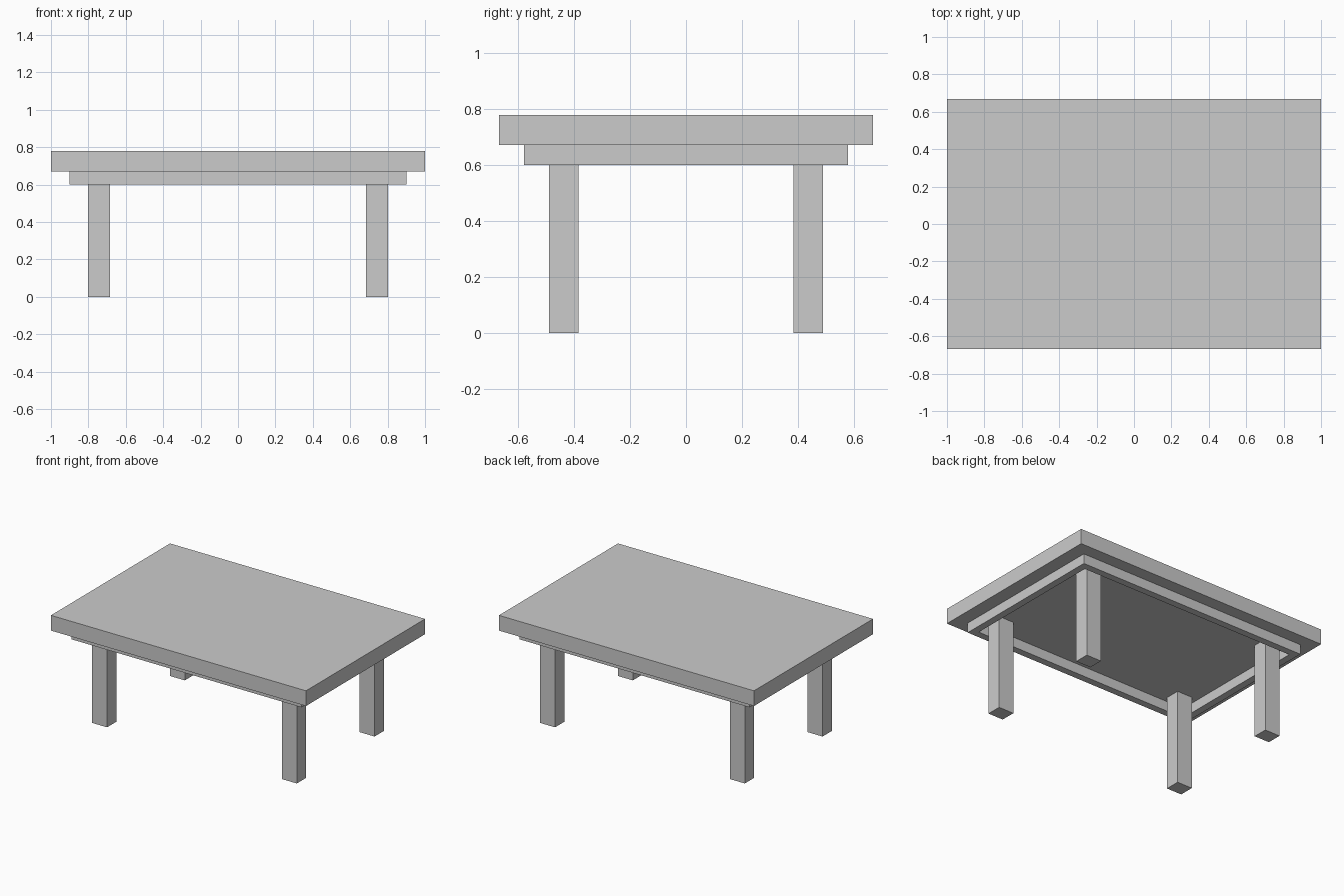
import bpy

if "Cube" in bpy.data.objects:
    bpy.data.objects.remove(bpy.data.objects["Cube"])


def box(name, x, y, z):
    """Axis-aligned box from (min, max) ranges."""
    bpy.ops.mesh.primitive_cube_add(
        size=1, location=[(a + b) / 2 for a, b in (x, y, z)])
    ob = bpy.context.object
    ob.name = name
    ob.scale = [b - a for a, b in (x, y, z)]
    bpy.ops.object.transform_apply(location=False, rotation=False, scale=True)
    return ob


TOP_Z, UNDER_Z, APRON_Z = 0.778, 0.67, 0.60
AX, AY, T = 0.902, 0.577, 0.05   # apron half sizes and board thickness

# Tabletop slab
box("tabletop", (-1, 1), (-0.667, 0.667), (UNDER_Z, TOP_Z))

# Apron: long boards front and back, short boards fitted between them
for side, s in (("front", -1), ("back", 1)):
    y = sorted((s * AY, s * (AY - T)))
    box(f"{side}_apron", (-AX, AX), y, (APRON_Z, UNDER_Z))
for side, s in (("left", -1), ("right", 1)):
    x = sorted((s * AX, s * (AX - T)))
    box(f"{side}_apron", x, (-AY + T, AY - T), (APRON_Z, UNDER_Z))

# Legs run inside the apron up to the tabletop
for fb, sy in (("front", -1), ("back", 1)):
    for lr, sx in (("left", -1), ("right", 1)):
        box(f"{fb}_{lr}_leg",
            sorted((sx * 0.685, sx * 0.803)),
            sorted((sy * 0.383, sy * 0.488)),
            (0, UNDER_Z))
